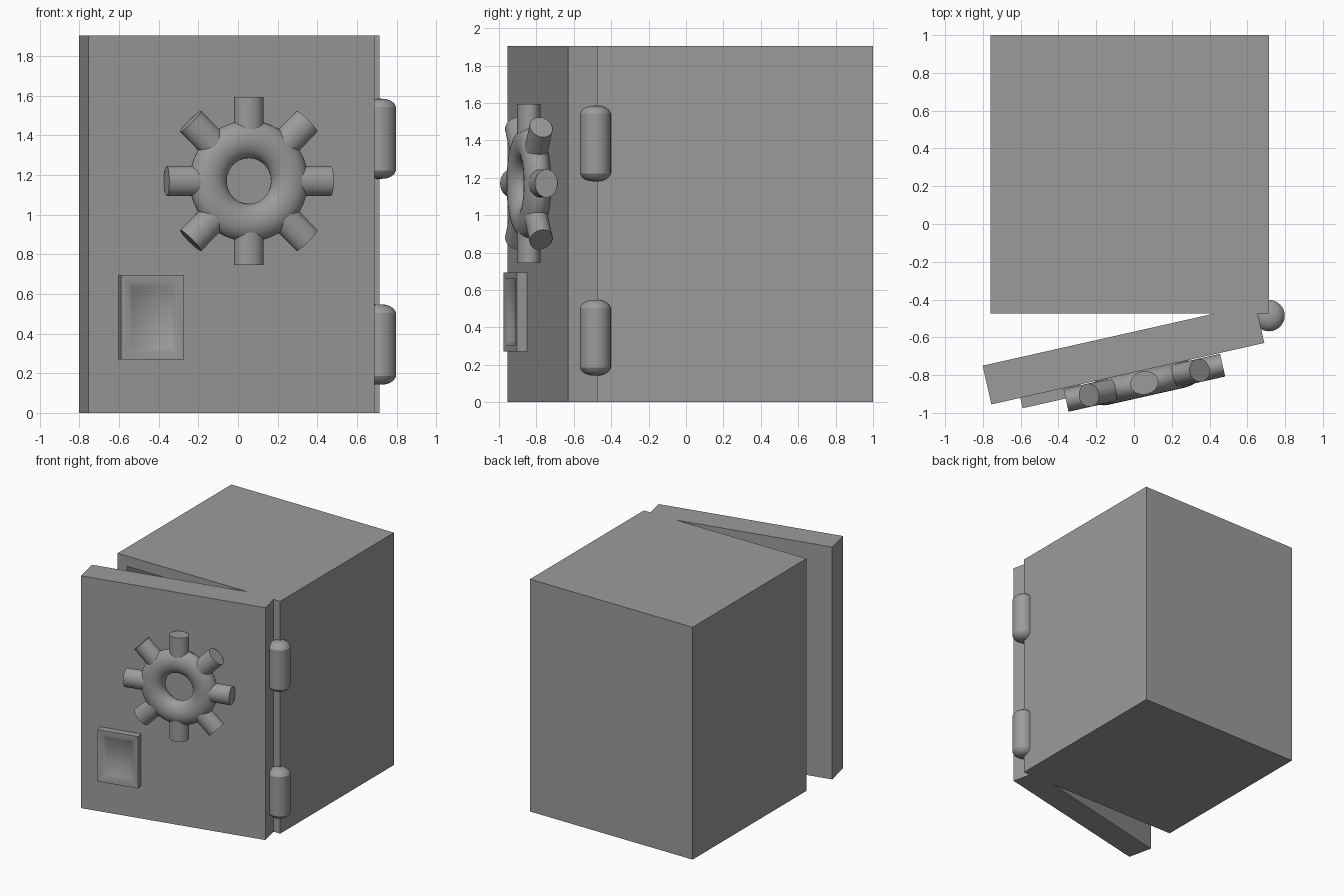
import bpy, bmesh, math
from mathutils import Matrix, Vector

if "Cube" in bpy.data.objects:
    bpy.data.objects.remove(bpy.data.objects["Cube"])

steel = bpy.data.materials.new("steel grey")
steel.diffuse_color = (0.33, 0.33, 0.33, 1)
steel.use_nodes = True
steel.node_tree.nodes["Principled BSDF"].inputs["Base Color"].default_value = steel.diffuse_color

ANGLE = math.radians(12.68)
# door frame: origin at the outer left corner, x along the door, y into it
DOOR = Matrix.Translation((-0.755, -0.955, 0)) @ Matrix.Rotation(ANGLE, 4, 'Z')


def finish(name, bm, matrix=Matrix(), smooth=None):
    bmesh.ops.recalc_face_normals(bm, faces=bm.faces)
    me = bpy.data.meshes.new(name)
    bm.to_mesh(me)
    bm.free()
    me.materials.append(steel)
    ob = bpy.data.objects.new(name, me)
    ob.matrix_world = matrix
    bpy.context.collection.objects.link(ob)
    if smooth:
        bpy.ops.object.select_all(action='DESELECT')
        ob.select_set(True)
        bpy.context.view_layer.objects.active = ob
        bpy.ops.object.shade_smooth_by_angle(angle=math.radians(smooth))
    return ob


def box(lo, hi):
    bm = bmesh.new()
    bmesh.ops.create_cube(bm, size=1)
    for v in bm.verts:
        v.co = [(a + b) / 2 + c * (b - a) for a, b, c in zip(lo, hi, v.co)]
    bm.normal_update()
    return bm


def recess(bm, rim, slope, depth):
    """Sink a pocket into the front (-y) face."""
    face = min(bm.faces, key=lambda f: f.normal.y)
    bmesh.ops.inset_individual(bm, faces=[face], thickness=rim)
    bmesh.ops.inset_individual(bm, faces=[face], thickness=slope)
    bmesh.ops.translate(bm, verts=face.verts, vec=(0, depth, 0))


def lathe(bm, profile, steps, matrix=Matrix(), closed=False):
    """Spin (radius, height) points about the z axis."""
    pts = profile + profile[:1] if closed else profile
    vs = [bm.verts.new((r, 0, z)) for r, z in pts]
    es = [bm.edges.new(p) for p in zip(vs, vs[1:])]
    out = bmesh.ops.spin(bm, geom=vs + es, cent=(0, 0, 0), axis=(0, 0, 1),
                         angle=math.tau, steps=steps)
    verts = list({v for v in bm.verts if not v.tag})
    bmesh.ops.transform(bm, matrix=matrix, verts=verts)
    bmesh.ops.remove_doubles(bm, verts=verts, dist=1e-5)
    for v in bm.verts:
        v.tag = True


# safe body with hollow interior
bm = box((-0.76, -0.475, 0), (0.715, 1.0, 1.905))
recess(bm, 0.12, 0.002, 1.3)
finish("safe_body", bm)

# door standing ajar
finish("door", box((0, 0, 0), (1.481, 0.21, 1.905)), DOOR)

# keypad plate with a softly shaded pocket
bm = box((0.157, -0.056, 0.27), (0.482, 0.01, 0.695))
recess(bm, 0.05, 0.035, 0.022)
finish("keypad", bm, DOOR, 50)

# hinges: barrels with domed ends
cap = [(0.083, 0.16), (0.072, 0.179), (0.055, 0.192), (0.035, 0.2), (0, 0.203)]
barrel = [(r, -z) for r, z in reversed(cap)] + cap
for name, z in (("lower_hinge", 0.345), ("upper_hinge", 1.383)):
    bm = bmesh.new()
    lathe(bm, barrel, 32)
    finish(name, bm, Matrix.Translation((0.715, -0.485, z)), 29)

# wheel, slightly flattened against the door
WHEEL = DOOR @ Matrix.Translation((0.815, -0.066, 1.17)) @ Matrix.Rotation(math.pi / 2, 4, 'X')
bm = bmesh.new()
ring = [(0.21 + 0.095 * math.cos(a), 0.072 * math.sin(a))
        for a in (math.tau * i / 24 for i in range(24))]
lathe(bm, ring, 48, closed=True)
finish("wheel_ring", bm, WHEEL, 40)

# eight handle pegs around the wheel
bm = bmesh.new()
for i in range(8):
    m = (Matrix.Rotation(math.tau * i / 8, 4, 'Z') @ Matrix.Diagonal((1, 1, 0.82, 1))
         @ Matrix.Translation((0.317, 0, 0)) @ Matrix.Rotation(math.pi / 2, 4, 'Y'))
    bmesh.ops.create_cone(bm, cap_ends=True, segments=32, radius1=0.075,
                          radius2=0.075, depth=0.216, matrix=m)
finish("wheel_pegs", bm, WHEEL, 40)
